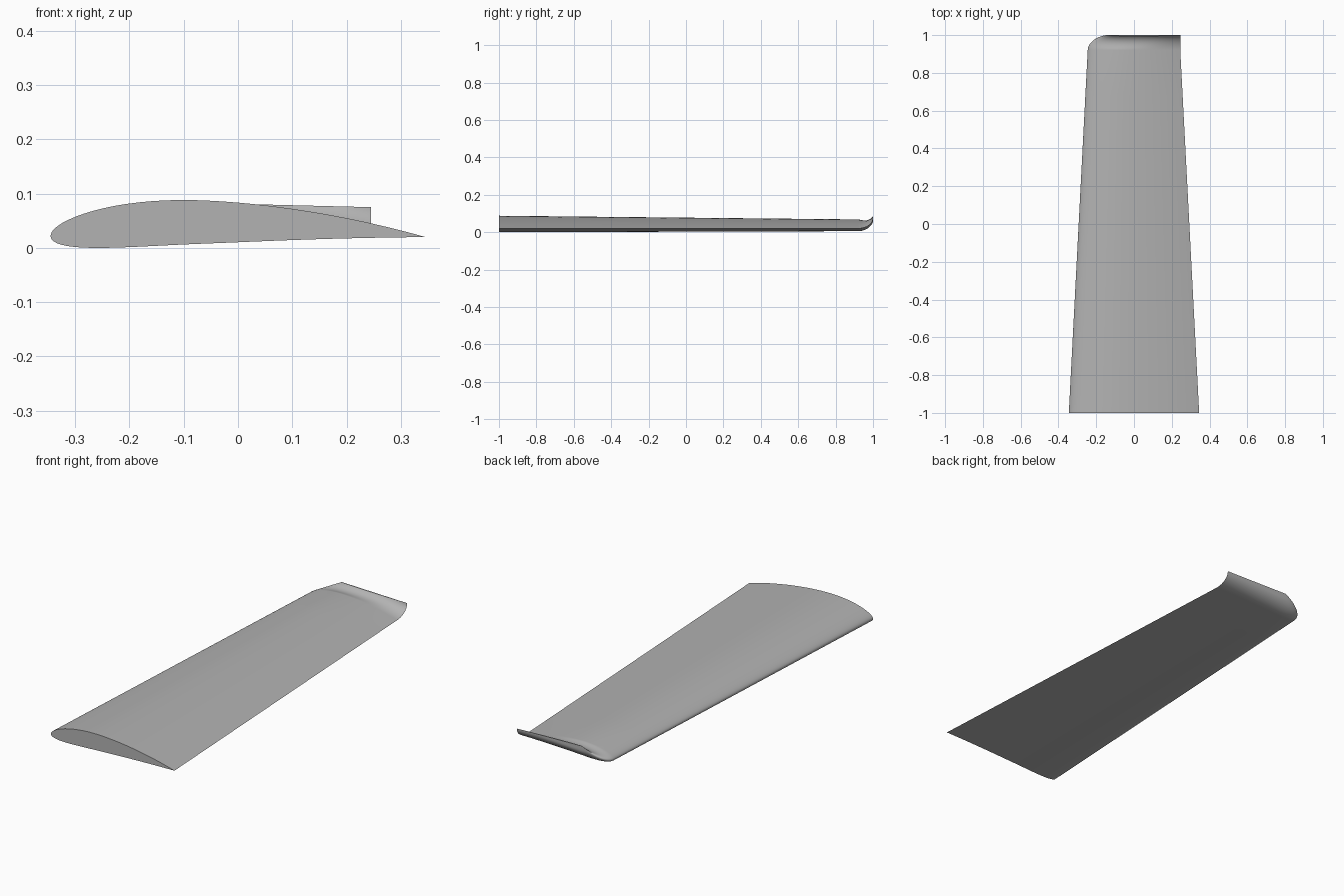
import bpy, bmesh
from math import sin, cos, pi, sqrt, atan, radians

cube = bpy.data.objects.get("Cube")
if cube:
    bpy.data.objects.remove(cube, do_unlink=True)

STEPS = 40          # points along each side of the airfoil
ROOT, TIP = 0.345, 0.245   # half chords
BEND = 0.92         # where the tip starts to curl up
CHORD_Z = 0.02


def airfoil(u, side):
    """Cambered airfoil of unit chord: returns the position along and off the chord."""
    m, p, t = 0.04, 0.4, 0.12
    half = 5 * t * (0.2969 * sqrt(u) - 0.126 * u - 0.3516 * u**2
                    + 0.2843 * u**3 - 0.1036 * u**4)
    q = p if u < p else 1 - p
    camber = m / q**2 * ((1 - 2 * p if u >= p else 0) + 2 * p * u - u * u)
    slope = atan(2 * m / q**2 * (p - u))
    return u - side * half * sin(slope), camber + side * half * cos(slope)


# Closed loop: trailing edge, over the top to the nose, back underneath
us = [(1 - cos(pi * i / STEPS)) / 2 for i in range(STEPS + 1)]
profile = [airfoil(u, 1) for u in reversed(us)] + [airfoil(u, -1) for u in us[1:-1]]


def section(y, a):
    """One rib at span y, swept through curl angle a at the tip."""
    half = ROOT + (TIP - ROOT) * (y + 1) / (BEND + 1)
    nose = -half + 0.125 * (1 - cos(a))
    chord = half - nose
    thin = 0.1 + 0.9 * cos(a)
    pts = []
    for u, h in profile:
        off = h * 2 * half * thin
        lift = (1 - cos(a)) * (0.055 + 0.009 * (1 - u))
        pts.append((nose + u * chord,
                    min(1, y + (1 - BEND) * sin(a) - off * sin(a)),
                    CHORD_Z + lift + off * cos(a)))
    return pts


# Straight tapered span, then the upturned tip
ribs = [section(-1 + (BEND + 1) * i / 8, 0) for i in range(9)]
ribs += [section(BEND, pi / 2 * i / 14) for i in range(1, 15)]

bm = bmesh.new()
rings = [[bm.verts.new(p) for p in rib] for rib in ribs]
n = len(profile)
for r0, r1 in zip(rings, rings[1:]):
    for i in range(n):
        j = (i + 1) % n
        bm.faces.new((r0[i], r0[j], r1[j], r1[i]))
bm.faces.new(rings[0])
bm.faces.new(rings[-1])
bmesh.ops.recalc_face_normals(bm, faces=bm.faces)
mesh = bpy.data.meshes.new("wing")
bm.to_mesh(mesh)
bm.free()

wing = bpy.data.objects.new("wing", mesh)
bpy.context.collection.objects.link(wing)

# Plain grey skin
grey = bpy.data.materials.new("light grey")
grey.use_nodes = True
colour = (0.45, 0.45, 0.45, 1)
grey.diffuse_color = colour
grey.node_tree.nodes["Principled BSDF"].inputs["Base Color"].default_value = colour
mesh.materials.append(grey)

bpy.ops.object.select_all(action="DESELECT")
wing.select_set(True)
bpy.context.view_layer.objects.active = wing
bpy.ops.object.shade_smooth_by_angle(angle=radians(40))
